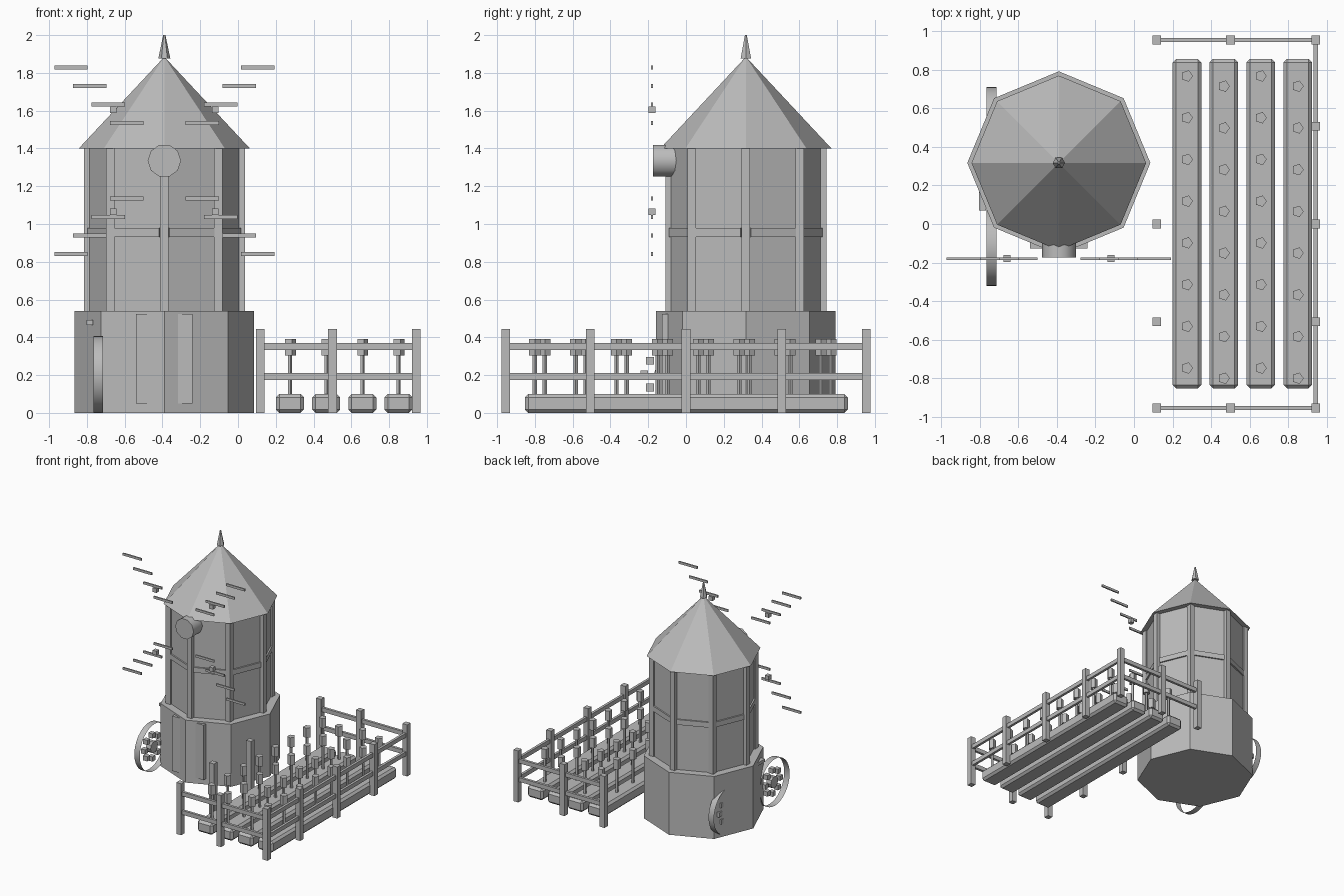
import bpy, math
from mathutils import Vector, Matrix

if "Cube" in bpy.data.objects:
    bpy.data.objects.remove(bpy.data.objects["Cube"])

grey = bpy.data.materials.new("plain grey")
grey.diffuse_color = (0.5, 0.5, 0.5, 1)
grey.use_nodes = True
grey.node_tree.nodes["Principled BSDF"].inputs["Base Color"].default_value = grey.diffuse_color
CX, CY = -0.39, 0.317          # tower axis
HUB_Z = 1.335                  # sail axis height


def finish(name):
    ob = bpy.context.object
    ob.name = name
    ob.data.materials.append(grey)
    return ob


def box(name, centre, size, turn=0.0):
    bpy.ops.mesh.primitive_cube_add(size=1, location=centre, rotation=(0, 0, turn))
    bpy.context.object.scale = size
    return finish(name)


def prism(name, x, y, z0, z1, r0, r1, sides, turn=0.0):
    # first corner points along +x when turn is zero
    bpy.ops.mesh.primitive_cone_add(vertices=sides, radius1=r0, radius2=r1, depth=z1 - z0,
                                    location=(x, y, (z0 + z1) / 2))
    ob = finish(name)
    ob.data.transform(Matrix.Rotation(turn - math.pi / 2, 4, 'Z'))
    return ob


# tower: base, body, roof, finial
prism("tower_base", CX, CY, 0, 0.54, 0.475, 0.475, 8)
prism("tower_body", CX, CY, 0.54, 1.4, 0.405, 0.405, 8)
prism("roof", CX, CY, 1.4, 1.885, 0.453, 0, 8)
prism("finial", CX, CY, 1.875, 2.0, 0.032, 0.006, 6)

# timber frame: corner posts and a ring of beams
for i in range(8):
    a = i * math.pi / 4
    box("corner_post", (CX + 0.404 * math.cos(a), CY + 0.404 * math.sin(a), 0.97), (0.045, 0.045, 0.86))
    b = a + math.pi / 8
    box("ring_beam", (CX + 0.374 * math.cos(b), CY + 0.374 * math.sin(b), 0.955), (0.025, 0.26, 0.045), b)

# door set through the front corner of the base
box("door", (CX, -0.11, 0.287), (0.30, 0.035, 0.475))

# sail hub
bpy.ops.mesh.primitive_cylinder_add(vertices=10, radius=0.088, depth=0.155,
                                    location=(CX, -0.0975, HUB_Z), rotation=(math.pi / 2, 0, 0))
hub = finish("sail_hub")
hub.data.transform(Matrix.Rotation(math.pi / 2, 4, 'Z'))
bpy.ops.object.shade_smooth_by_angle(angle=math.radians(40))

# four sails: diagonal rows of slats and one block each
for sx in (-1, 1):
    for sz in (-1, 1):
        box("sail_block", (CX + sx * 0.27, -0.18, HUB_Z + sz * 0.27), (0.036, 0.036, 0.036))
        for k in range(4):
            d = 0.2 + k * 0.098
            box("sail_slat", (CX + sx * d, -0.18, HUB_Z + sz * d), (0.177, 0.012, 0.02))

# cart wheels: open rim, hub and eight spoke blocks
for wy in (-0.12, 0.51):
    wheel = (-0.74, wy, 0.205)
    bpy.ops.mesh.primitive_cylinder_add(vertices=32, radius=0.202, depth=0.052, end_fill_type='NOTHING',
                                        location=wheel, rotation=(0, math.pi / 2, 0))
    finish("wheel_rim")
    bpy.ops.object.shade_smooth_by_angle(angle=math.radians(40))
    bpy.ops.mesh.primitive_cylinder_add(vertices=10, radius=0.05, depth=0.045,
                                        location=wheel, rotation=(0, math.pi / 2, 0))
    finish("wheel_hub")
    for i in range(8):
        a = i * math.pi / 4
        box("spoke_block", Vector(wheel) + Vector((0, math.cos(a), math.sin(a))) * 0.1, (0.04, 0.04, 0.04))
box("cart_rail", (-0.785, 0.195, 0.478), (0.036, 0.25, 0.026))

# fence posts
X0, X1, X2, YE = 0.118, 0.5, 0.943, 0.955
spots = [(x, s * YE) for x in (X0, X1, X2) for s in (-1, 1)]
spots += [(x, y) for x in (X0, X2) for y in (-0.507, 0, 0.507) if not (x == X0 and y > 0)]
for x, y in spots:
    box("fence_post", (x, y, 0.222), (0.046, 0.046, 0.445))

# fence rails on three sides
for z in (0.192, 0.352):
    for s in (-1, 1):
        box("fence_rail", ((X0 + X2) / 2, s * YE, z), (X2 - X0, 0.022, 0.036))
    box("fence_rail", (X2, 0, z), (0.022, 2 * YE, 0.036))

# planted beds with staggered crops
for i in range(4):
    x = 0.275 + i * 0.1915
    bed = box("garden_bed", (x, 0.002, 0.05), (1, 1, 1))
    bed.data.transform(Matrix.Diagonal((0.148, 1.71, 0.1, 1)))
    bev = bed.modifiers.new("chamfer", 'BEVEL')
    bev.width, bev.segments = 0.018, 1
    for k in range(8):
        y = (0.768 if i % 2 == 0 else 0.715) - k * 0.2165
        prism("crop_stem", x, y, 0.09, 0.315, 0.012, 0.012, 5)
        prism("crop_head", x, y, 0.305, 0.39, 0.031, 0.031, 5)
